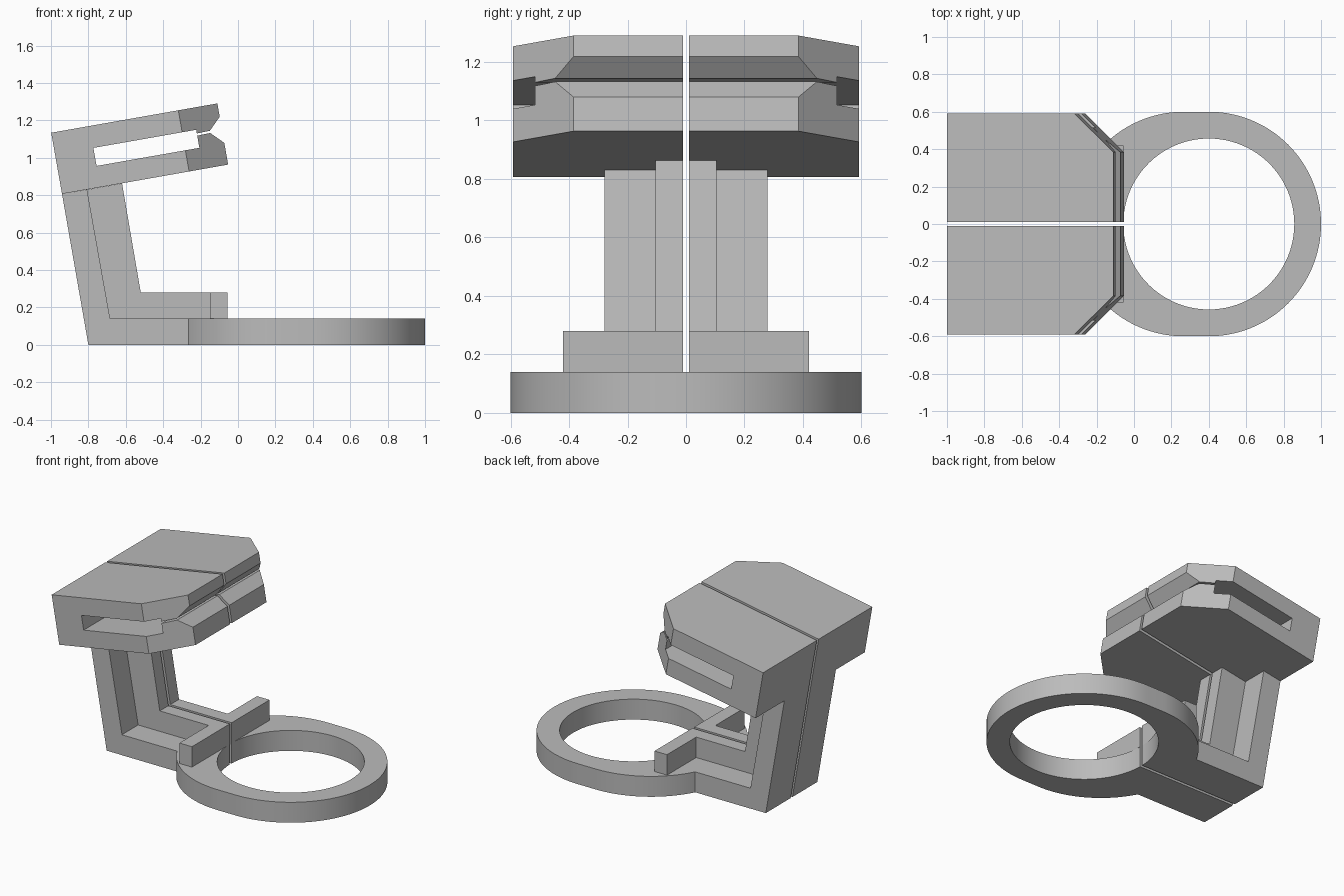
import bpy, bmesh, math
from mathutils import Vector

if "Cube" in bpy.data.objects:
    bpy.data.objects.remove(bpy.data.objects["Cube"])

GAP = 0.01  # half width of the slit between the two halves

grey = bpy.data.materials.new("grey plastic")
grey.diffuse_color = (0.5, 0.5, 0.5, 1)
grey.use_nodes = True
grey.node_tree.nodes["Principled BSDF"].inputs["Base Color"].default_value = grey.diffuse_color


def finish(name, bm, mirror=True):
    bmesh.ops.recalc_face_normals(bm, faces=bm.faces)
    me = bpy.data.meshes.new(name)
    bm.to_mesh(me)
    bm.free()
    me.materials.append(grey)
    ob = bpy.data.objects.new(name, me)
    bpy.context.collection.objects.link(ob)
    if mirror:
        mod = ob.modifiers.new("mirror", 'MIRROR')
        mod.use_axis = (False, True, False)
        mod.use_mirror_merge = False
    return ob


def extrude(points, direction):
    bm = bmesh.new()
    face = bm.faces.new([bm.verts.new(p) for p in points])
    geom = bmesh.ops.extrude_face_region(bm, geom=[face])["geom"]
    verts = [v for v in geom if isinstance(v, bmesh.types.BMVert)]
    bmesh.ops.translate(bm, verts=verts, vec=direction)
    return bm


def side_profile(points, y_outer):
    return extrude([(x, GAP, z) for x, z in points], (0, y_outer - GAP, 0))


def arc(cx, r, a0, a1, n):
    return [(cx + r * math.cos(a0 + (a1 - a0) * i / n),
             r * math.sin(a0 + (a1 - a0) * i / n)) for i in range(n + 1)]


# Ring with its slit and the flat arm, in one outline
slit = math.asin(GAP / 0.457)
neck = math.asin(0.28 / 0.6)
outline = arc(0.4, 0.457, math.pi - slit, slit - math.pi, 96)
outline += [(-0.684, -GAP), (-0.684, -0.28)]
outline += arc(0.265, 0.6, neck - math.pi, -math.pi / 2, 24)
outline += arc(0.4, 0.6, -math.pi / 2, math.pi / 2, 64)
outline += arc(0.265, 0.6, math.pi / 2, math.pi - neck, 24)
outline += [(-0.684, 0.28), (-0.684, GAP)]
ring = finish("ring_base", extrude([(x, y, 0) for x, y in outline], (0, 0, 0.14)), False)
bpy.context.view_layer.objects.active = ring
ring.select_set(True)
bpy.ops.object.shade_smooth_by_angle(angle=math.radians(20))

# Leaning column, inner rib and crossbar
finish("column", side_profile(
    [(-0.8, 0), (-0.684, 0), (-0.684, 0.14), (-0.807, 0.83), (-0.941, 0.807)], 0.279))
finish("rib", side_profile(
    [(-0.684, 0.14), (-0.15, 0.14), (-0.15, 0.28), (-0.52, 0.28),
     (-0.62, 0.863), (-0.807, 0.83)], 0.104))
finish("crossbar", side_profile(
    [(-0.15, 0.14), (-0.055, 0.14), (-0.055, 0.28), (-0.15, 0.28)], 0.42))

# Slotted clamp head, drawn level and then tilted
bm = side_profile(
    [(0, 0), (0.902, 0), (0.902, 0.118), (0.837, 0.183), (0.766, 0.181),
     (0.766, 0.115), (0.208, 0.115), (0.208, 0.213), (0.766, 0.213),
     (0.766, 0.193), (0.837, 0.195), (0.902, 0.26), (0.902, 0.332), (0, 0.332)], 0.591)
# Cut the front corners at an angle
bmesh.ops.bisect_plane(
    bm, geom=bm.verts[:] + bm.edges[:] + bm.faces[:],
    plane_co=Vector((0.902, 0.384, 0)), plane_no=Vector((0.207, 0.212, 0)).normalized(),
    clear_outer=True)
bmesh.ops.holes_fill(bm, edges=[e for e in bm.edges if e.is_boundary], sides=0)
head = finish("clamp_head", bm)
head.location = (-0.941, 0, 0.807)
head.rotation_euler = (0, math.radians(-10), 0)
